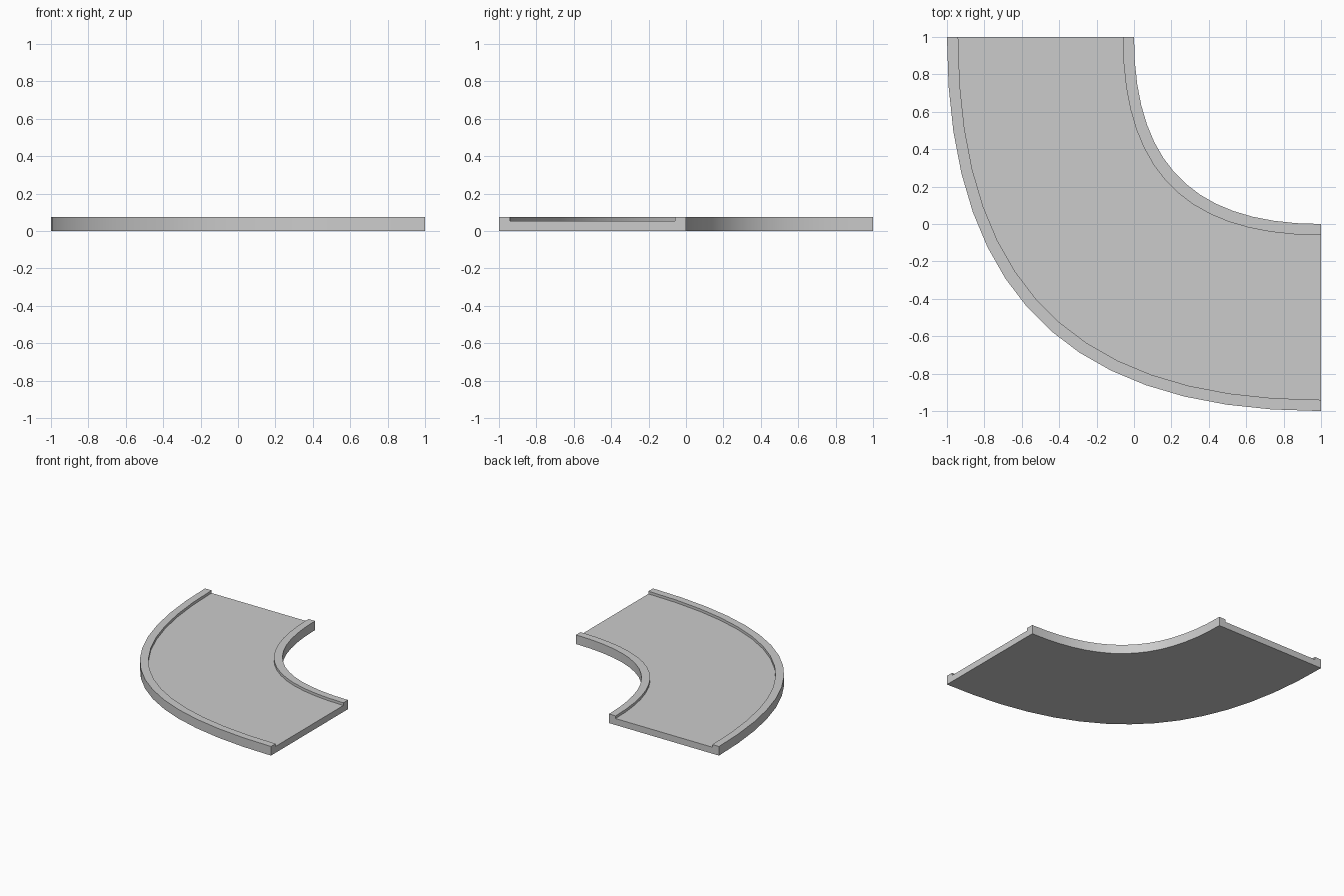
import bpy

if "Cube" in bpy.data.objects:
    bpy.data.objects.remove(bpy.data.objects["Cube"])

SEGMENTS = 15
CORNER = (1.0, 1.0)   # shared centre of all four sweep curves
HANDLE = 0.68         # handle length, fuller than a true circle
FLOOR, TOP = 0.053, 0.075


def sweep_point(t):
    """Unit quarter bend from (1, 0) to (0, 1)."""
    s = 1 - t
    u = s**3 + 3*t*s*s + 3*HANDLE*t*t*s
    v = t**3 + 3*t*t*s + 3*HANDLE*t*s*s
    return u, v


def sweep_profile(name, profile):
    """Sweep a closed (radius, height) outline round the bend."""
    n = len(profile)
    verts, faces = [], []
    for i in range(SEGMENTS + 1):
        u, v = sweep_point(i / SEGMENTS)
        verts += [(CORNER[0] - r*u, CORNER[1] - r*v, z) for r, z in profile]
    for i in range(SEGMENTS):
        for j in range(n):
            k = (j + 1) % n
            a, b = i*n, (i + 1)*n
            faces.append((a + j, b + j, b + k, a + k))
    # End caps
    faces.append(tuple(range(n)))
    faces.append(tuple(reversed(range(SEGMENTS*n, SEGMENTS*n + n))))
    mesh = bpy.data.meshes.new(name)
    mesh.from_pydata(verts, [], faces)
    ob = bpy.data.objects.new(name, mesh)
    bpy.context.collection.objects.link(ob)
    bpy.context.view_layer.objects.active = ob
    ob.select_set(True)
    bpy.ops.object.mode_set(mode='EDIT')
    bpy.ops.mesh.select_all(action='SELECT')
    bpy.ops.mesh.normals_make_consistent(inside=False)
    bpy.ops.object.mode_set(mode='OBJECT')
    bpy.ops.object.shade_smooth_by_angle()
    ob.select_set(False)
    return ob


# Curved road slab with a raised kerb along both edges
sweep_profile("curved_track", [
    (1.0, 0), (2.0, 0), (2.0, TOP), (1.94, TOP),
    (1.94, FLOOR), (1.06, FLOOR), (1.06, TOP), (1.0, TOP)])
